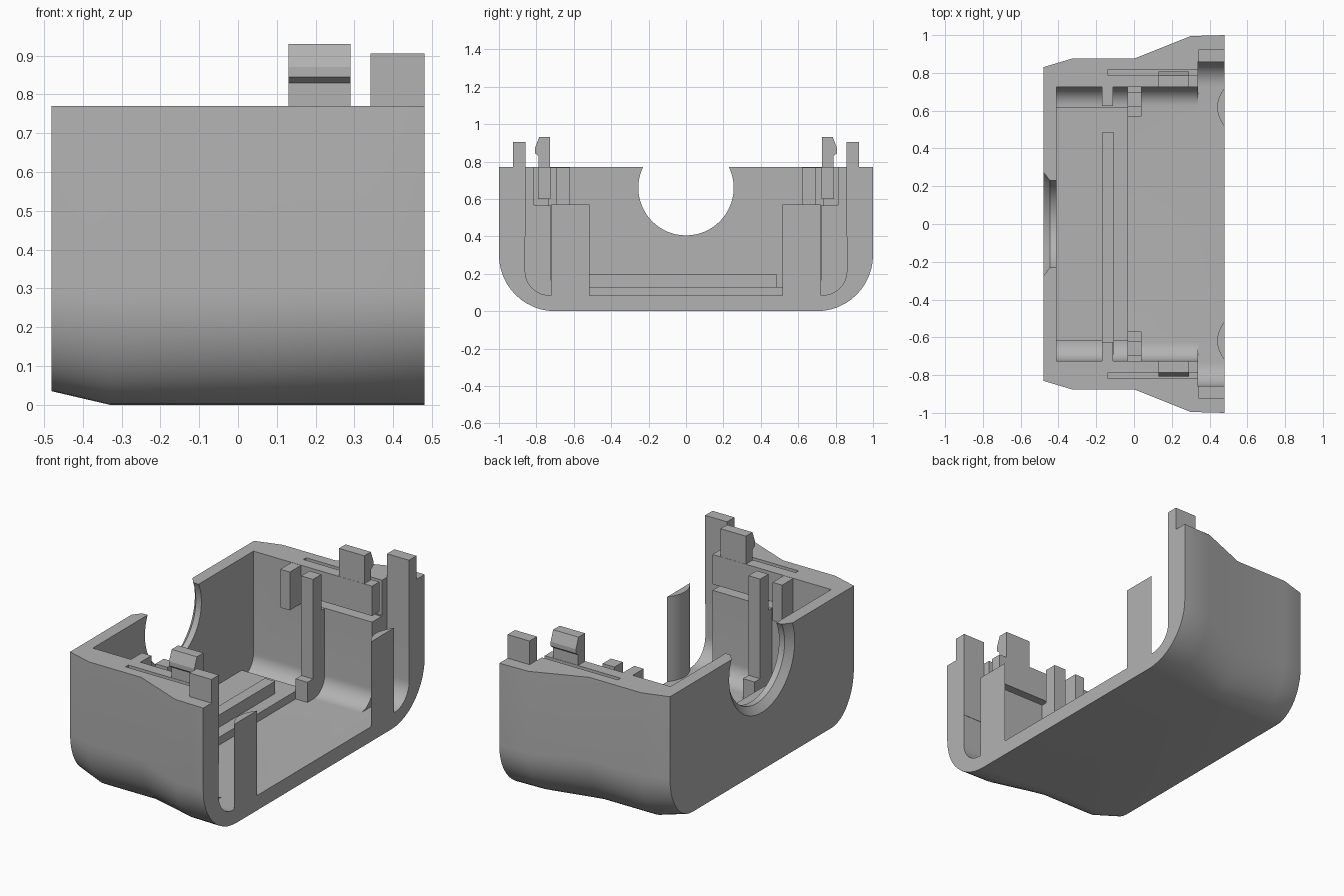
import bpy, bmesh, math
from mathutils import Vector

cube = bpy.data.objects.get("Cube")
if cube:
    bpy.data.objects.remove(cube)

GREY = (0.45, 0.45, 0.45, 1)
grey = bpy.data.materials.new("plain grey plastic")
grey.use_nodes = True
grey.diffuse_color = GREY
grey.node_tree.nodes["Principled BSDF"].inputs["Base Color"].default_value = GREY


def loft(name, sections, axis="x"):
    """Solid through matching cross-sections, given as (offset, points)."""
    bm = bmesh.new()
    rings = []
    for t, pts in sections:
        rings.append([bm.verts.new((t, a, b) if axis == "x" else (a, b, t)) for a, b in pts])
    n = len(rings[0])
    for r, q in zip(rings, rings[1:]):
        for i in range(n):
            j = (i + 1) % n
            bm.faces.new((r[i], r[j], q[j], q[i]))
    bm.faces.new(rings[0])
    bm.faces.new(rings[-1])
    bmesh.ops.recalc_face_normals(bm, faces=bm.faces)
    mesh = bpy.data.meshes.new(name)
    bm.to_mesh(mesh)
    bm.free()
    mesh.materials.append(grey)
    ob = bpy.data.objects.new(name, mesh)
    bpy.context.collection.objects.link(ob)
    return ob


def box(name, x, y, z):
    return loft(name, [(t, [(y[0], z[0]), (y[1], z[0]), (y[1], z[1]), (y[0], z[1])]) for t in x])


def trough(w, bottom, top, ry, rz, steps=12):
    """U-shaped section with rounded lower corners."""
    arc = []
    for i in range(steps + 1):
        a = math.pi / 2 * i / steps
        arc.append((w - ry + ry * math.sin(a), bottom + rz - rz * math.cos(a)))
    half = arc + [(w, top)]
    return half + [(-y, z) for y, z in reversed(half)]


def smooth(ob):
    bpy.ops.object.select_all(action="DESELECT")
    ob.select_set(True)
    bpy.context.view_layer.objects.active = ob
    bpy.ops.object.shade_smooth_by_angle(angle=math.radians(30))


def circle(r, n=64):
    return [(r * math.cos(2 * math.pi * i / n), 0.66 + r * math.sin(2 * math.pi * i / n)) for i in range(n)]


RIM = 0.77
FLOOR = 0.085

# Outer body, widening towards the open end
stations = [(-0.48, 0.83, 0.035, 0.2), (-0.33, 0.875, 0, 0.22), (0, 0.875, 0, 0.22),
            (0.3, 0.995, 0, 0.3), (0.48, 1.0, 0, 0.3)]
shell = loft("shell", [(x, trough(w, b, RIM, ry, 0.3 - b)) for x, w, b, ry in stations])

# Cutters: cavity, wider mouth, round cable notch
cutters = [
    loft("cavity_cutter", [(x, trough(0.725, FLOOR, 1, 0.1, 0.1)) for x in (-0.41, 0.6)]),
    loft("mouth_cutter", [(x, trough(0.86, FLOOR, 1, 0.13, 0.13)) for x in (0.34, 0.6)]),
    loft("notch_cutter", [(-0.52, circle(0.343)), (-0.445, circle(0.255)), (-0.3, circle(0.255))]),
]


def span(s, a, b):
    return sorted((s * a, s * b))


# Slits that free the snap tongue on each side
for s in (1, -1):
    cutters.append(box("tongue_slit_cutter", (-0.14, 0.36), span(s, 0.79, 0.815), (0.57, 1)))
    cutters.append(box("tongue_slot_cutter", (-0.14, 0.36), span(s, 0.7, 0.81), (0.565, 0.6)))

for c in cutters:
    m = shell.modifiers.new(c.name, "BOOLEAN")
    m.operation = "DIFFERENCE"
    m.solver = "EXACT"
    m.object = c
bpy.context.view_layer.objects.active = shell
shell.select_set(True)
for m in list(shell.modifiers):
    bpy.ops.object.modifier_apply(modifier=m.name)
for c in cutters:
    bpy.data.objects.remove(c)
smooth(shell)

# Parts repeated on both sides
hook = [(0.726, 0.76), (0.726, 0.93), (0.785, 0.93), (0.808, 0.87), (0.808, 0.845), (0.788, 0.83), (0.788, 0.76)]
lens = []
for i in range(13):
    u = i / 6 - 1
    lens.append((0.48 - 0.04 * (1 - u * u), 0.618 + 0.103 * u))

for s, side in ((1, "back"), (-1, "front")):
    loft(side + "_snap_hook", [(x, [(s * y, z) for y, z in hook]) for x in (0.13, 0.29)])
    box(side + "_locating_post", (0.341, 0.48), span(s, 0.858, 0.925), (0.4, 0.905))
    smooth(loft(side + "_mouth_pillar", [(z, [(x, s * y) for x, y in lens]) for z in (0.08, 0.57)], "z"))
    box(side + "_short_rib", (-0.17, -0.11), span(s, 0.625, 0.735), (0.55, 0.769))
    box(side + "_tall_rib", (-0.035, 0.04), span(s, 0.62, 0.695), (0.08, 0.769))
    box(side + "_rib_backing", (-0.035, 0.04), span(s, 0.69, 0.735), (0.1, 0.564))
    box(side + "_rib_foot", (-0.035, 0.04), span(s, 0.57, 0.63), (0.08, 0.2))

# Raised floor and its cross rib
box("floor_step", (-0.415, -0.035), (-0.62, 0.62), (0.08, 0.13))
box("floor_rib", (-0.17, -0.105), (-0.69, 0.485), (0.08, 0.2))
